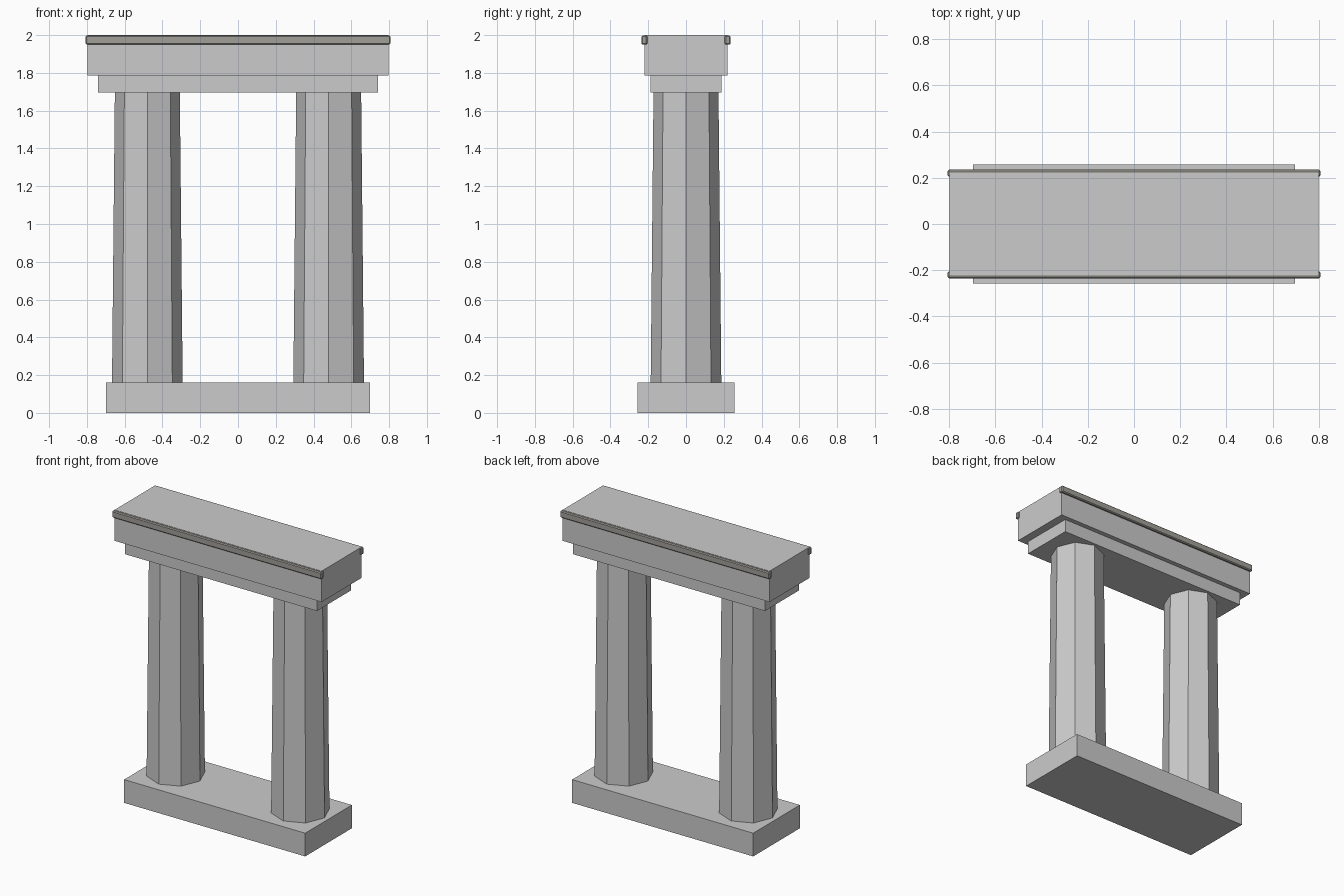
import bpy
import math

if "Cube" in bpy.data.objects:
    bpy.data.objects.remove(bpy.data.objects["Cube"])


def block(name, hx, hy, z0, z1, y=0.0):
    bpy.ops.mesh.primitive_cube_add(size=1, location=(0, y, (z0 + z1) / 2))
    ob = bpy.context.object
    ob.name = name
    ob.scale = (2 * hx, 2 * hy, z1 - z0)
    bpy.ops.object.transform_apply(location=False, rotation=False, scale=True)
    return ob


# Base slab and stepped lintel
block("base_slab", 0.698, 0.257, 0.0, 0.162)
block("lower_lintel", 0.74, 0.188, 1.695, 1.785)
block("upper_lintel", 0.798, 0.22, 1.785, 2.0)

# Darker stone for the trim
trim_mat = bpy.data.materials.new("trim_stone")
trim_mat.diffuse_color = (0.36, 0.35, 0.32, 1)
trim_mat.use_nodes = True
trim_mat.node_tree.nodes["Principled BSDF"].inputs["Base Color"].default_value = trim_mat.diffuse_color

for side, s in (("front", -1), ("back", 1)):
    # Trim bar along the top edge, with softened edges
    bar = block(side + "_trim", 0.807, 0.0155, 1.95, 1.998, s * 0.2205)
    bar.data.materials.append(trim_mat)
    bev = bar.modifiers.new("edge_bevel", 'BEVEL')
    bev.width = 0.006
    bev.segments = 1

for side, s in (("left", -1), ("right", 1)):
    # Tapered octagonal column
    bpy.ops.mesh.primitive_cone_add(vertices=8, radius1=0.187, radius2=0.172,
                                    depth=1.533,
                                    location=(s * 0.48, 0, (0.162 + 1.695) / 2))
    bpy.context.object.name = side + "_column"
